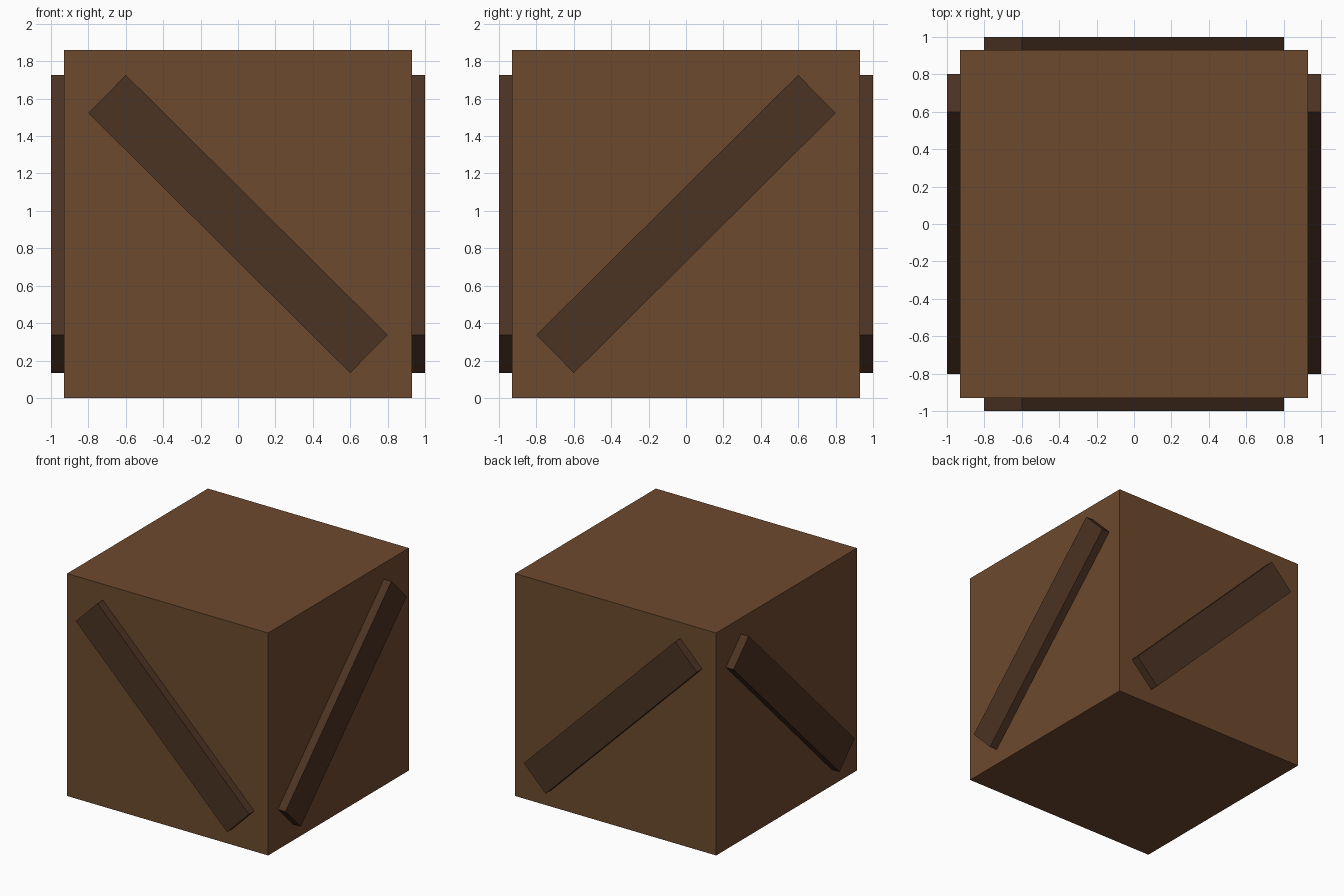
import bpy
from math import radians
from mathutils import Matrix

old = bpy.data.objects.get("Cube")
if old:
    bpy.data.objects.remove(old, do_unlink=True)

SIDE = 1.86      # crate edge
MID = SIDE / 2


def material(name, rgb):
    m = bpy.data.materials.new(name)
    m.use_nodes = True
    color = (*rgb, 1)
    m.diffuse_color = color
    m.node_tree.nodes["Principled BSDF"].inputs["Base Color"].default_value = color
    return m


def box(name, size, matrix, mat):
    bpy.ops.mesh.primitive_cube_add(size=1)
    ob = bpy.context.object
    ob.name = ob.data.name = name
    ob.data.transform(matrix @ Matrix.Diagonal((*size, 1)))
    ob.data.materials.append(mat)
    return ob


wood = material("brown wood", (0.153, 0.067, 0.027))
dark_wood = material("dark brown wood", (0.072, 0.033, 0.017))

# Crate body
center = Matrix.Translation((0, 0, MID))
box("crate_body", (SIDE, SIDE, SIDE), center, wood)

# Diagonal brace on each side, half sunk into the body;
# opposite braces lean the same way in space
braces = (("front_brace", 0, 1), ("left_brace", 90, -1),
          ("back_brace", 180, -1), ("right_brace", 270, 1))
for name, turn, lean in braces:
    place = (center @ Matrix.Rotation(radians(turn), 4, "Z")
             @ Matrix.Translation((0, -MID, 0))
             @ Matrix.Rotation(radians(44.8 * lean), 4, "Y"))
    box(name, (1.973, 0.14, 0.286), place, dark_wood)
